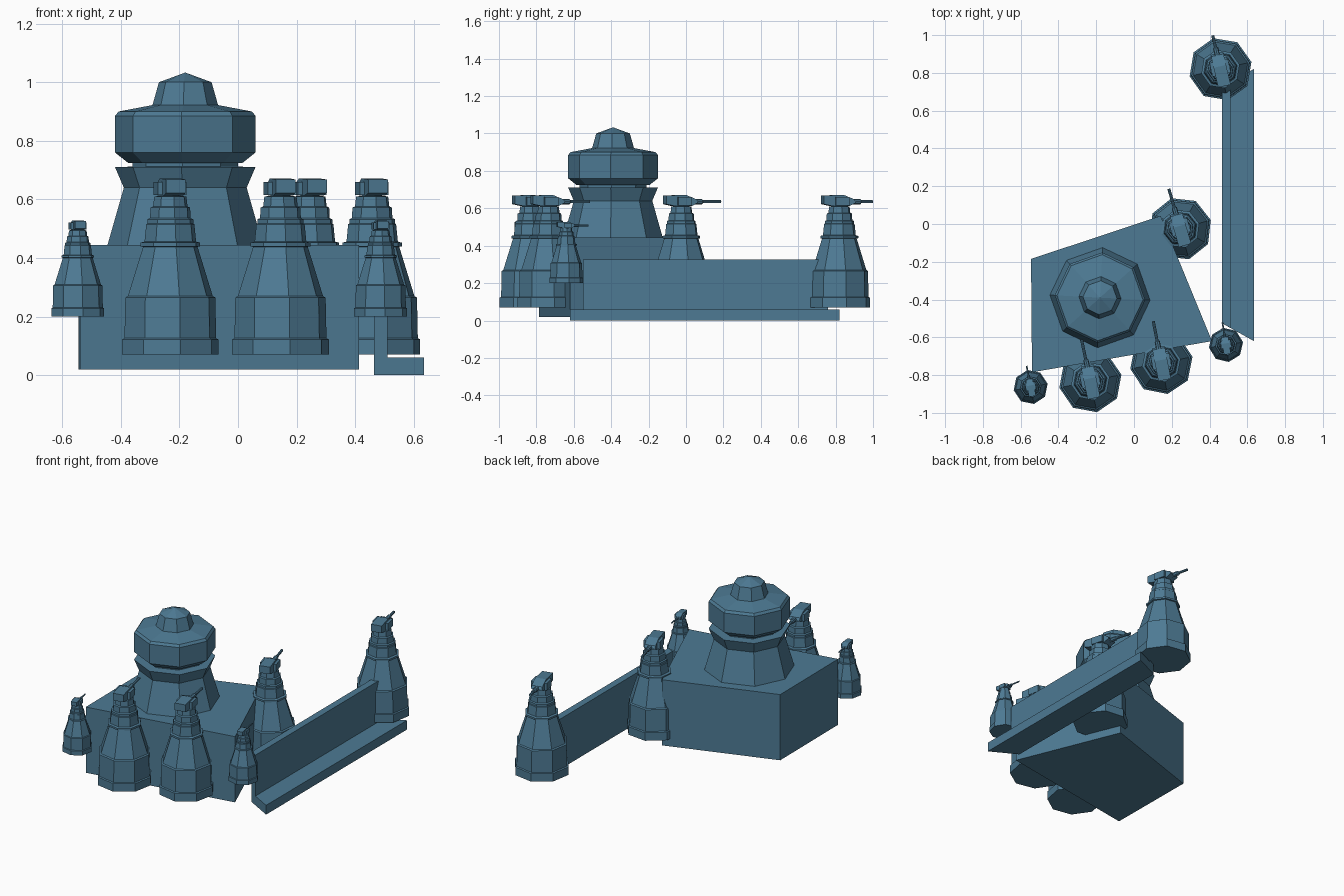
import bpy, bmesh, math
from mathutils import Matrix, Vector

cube = bpy.data.objects.get("Cube")
if cube:
    bpy.data.objects.remove(cube, do_unlink=True)

# Single steel blue finish
steel = bpy.data.materials.new("steel_blue")
steel.use_nodes = True
colour = (0.075, 0.195, 0.295, 1)
steel.diffuse_color = colour
steel.node_tree.nodes["Principled BSDF"].inputs["Base Color"].default_value = colour


def finish(name, bm, matrix=Matrix()):
    bmesh.ops.recalc_face_normals(bm, faces=bm.faces)
    mesh = bpy.data.meshes.new(name)
    bm.to_mesh(mesh)
    bm.free()
    mesh.materials.append(steel)
    obj = bpy.data.objects.new(name, mesh)
    obj.matrix_world = matrix
    bpy.context.collection.objects.link(obj)
    return obj


def prism(name, outline, low, high, matrix=Matrix()):
    """Extrude a flat outline (x, y) from low to high."""
    bm = bmesh.new()
    base = bm.faces.new([bm.verts.new((x, y, low)) for x, y in outline])
    top = bmesh.ops.extrude_face_region(bm, geom=[base])["geom"]
    moved = [v for v in top if isinstance(v, bmesh.types.BMVert)]
    bmesh.ops.translate(bm, verts=moved, vec=(0, 0, high - low))
    return finish(name, bm, matrix)


def lathe(name, profile, matrix, sides=8):
    """Stack octagonal rings of (radius, height); radius 0 closes to a point."""
    bm = bmesh.new()
    rings = []
    for r, z in profile:
        count = sides if r else 1
        rings.append([bm.verts.new((r * math.cos(math.tau * i / sides),
                                    r * math.sin(math.tau * i / sides), z))
                      for i in range(count)])
    for a, b in zip(rings, rings[1:]):
        for i in range(sides):
            j = (i + 1) % sides
            if len(b) == 1:
                bm.faces.new((a[i], a[j], b[0]))
            else:
                bm.faces.new((a[i], a[j], b[j], b[i]))
    for ring in (rings[0], rings[-1]):
        if len(ring) > 1:
            bm.faces.new(ring)
    return finish(name, bm, matrix)


def box(name, low, high, matrix):
    return prism(name, [(low[0], low[1]), (high[0], low[1]),
                        (high[0], high[1]), (low[0], high[1])],
                 low[2], high[2], matrix)


# Main bunker block
prism("bunker_block", [(-0.54, -0.785), (0.413, -0.62), (0.141, 0.043), (-0.545, -0.185)],
      0.02, 0.445)

# Perimeter wall with its outer footing, both mitred at the ends
prism("wall_footing", [(0.465, -0.525), (0.635, -0.62), (0.635, 0.82), (0.465, 0.74)], 0, 0.06)
prism("wall", [(0.465, -0.525), (0.51, -0.55), (0.51, 0.76), (0.465, 0.74)], 0.06, 0.325)

# Command tower
tower = Matrix.Translation((-0.18, -0.39, 0)) @ Matrix.Rotation(math.radians(-3), 4, "Z")
lathe("tower_base", [(0.267, 0.44), (0.21, 0.64), (0.24, 0.71), (0.18, 0.712), (0.18, 0.728)], tower)
lathe("tower_head", [(0.196, 0.725), (0.24, 0.76), (0.24, 0.885), (0.228, 0.9),
                     (0.112, 0.922), (0.09, 1.0), (0, 1.033)], tower)

# Gun turret parts, with the gun aimed along local +y
TURRET = [(0.168, 0), (0.168, 0.052), (0.16, 0.056), (0.157, 0.195), (0.148, 0.2),
          (0.095, 0.368), (0.104, 0.37), (0.104, 0.382), (0.09, 0.386), (0.084, 0.445),
          (0.08, 0.448), (0.08, 0.462), (0.071, 0.466), (0.069, 0.502),
          (0.06, 0.506), (0.056, 0.54), (0.035, 0.542), (0.035, 0.56)]


def gun_turret(name, x, y, z, size, turn, reach):
    place = (Matrix.Translation((x, y, z)) @ Matrix.Rotation(math.radians(turn), 4, "Z")
             @ Matrix.Scale(size, 4))
    lathe(name + "_body", TURRET, place)
    # Housing side profile, drawn lengthwise and stood up across the turret
    upright = Matrix(((0, 0, 1, 0), (1, 0, 0, 0), (0, 1, 0, 0), (0, 0, 0, 1)))
    prism(name + "_gun_housing",
          [(-0.092, 0.552), (-0.092, 0.598), (0.015, 0.602), (0.075, 0.578),
           (0.085, 0.56), (0.05, 0.543), (-0.05, 0.543)], -0.034, 0.034, place @ upright)
    for side, label in ((-1, "right"), (1, "left")):
        inner, outer = sorted((side * 0.034, side * 0.05))
        box(f"{name}_{label}_cheek", (inner, -0.03, 0.545), (outer, 0.045, 0.59), place)
    # Barrel with a thicker sleeve
    forward = place @ Matrix.Translation((0, 0, 0.565)) @ Matrix.Rotation(-math.pi / 2, 4, "X")
    lathe(name + "_barrel", [(0.014, 0.05), (0.014, 0.115), (0.008, 0.12), (0.008, reach)], forward)


# Four large turrets and two small ones
gun_turret("front_right_turret", -0.231, -0.832, 0.07, 1, 12, 0.225)
gun_turret("front_left_turret", 0.145, -0.735, 0.07, 1, 11, 0.225)
gun_turret("rear_turret", 0.245, -0.025, 0.07, 1, 16, 0.22)
gun_turret("wall_end_turret", 0.458, 0.82, 0.07, 1, 13, 0.183)
gun_turret("small_right_turret", -0.547, -0.863, 0.2, 0.545, 11, 0.21)
gun_turret("small_left_turret", 0.487, -0.64, 0.2, 0.545, 9, 0.22)
